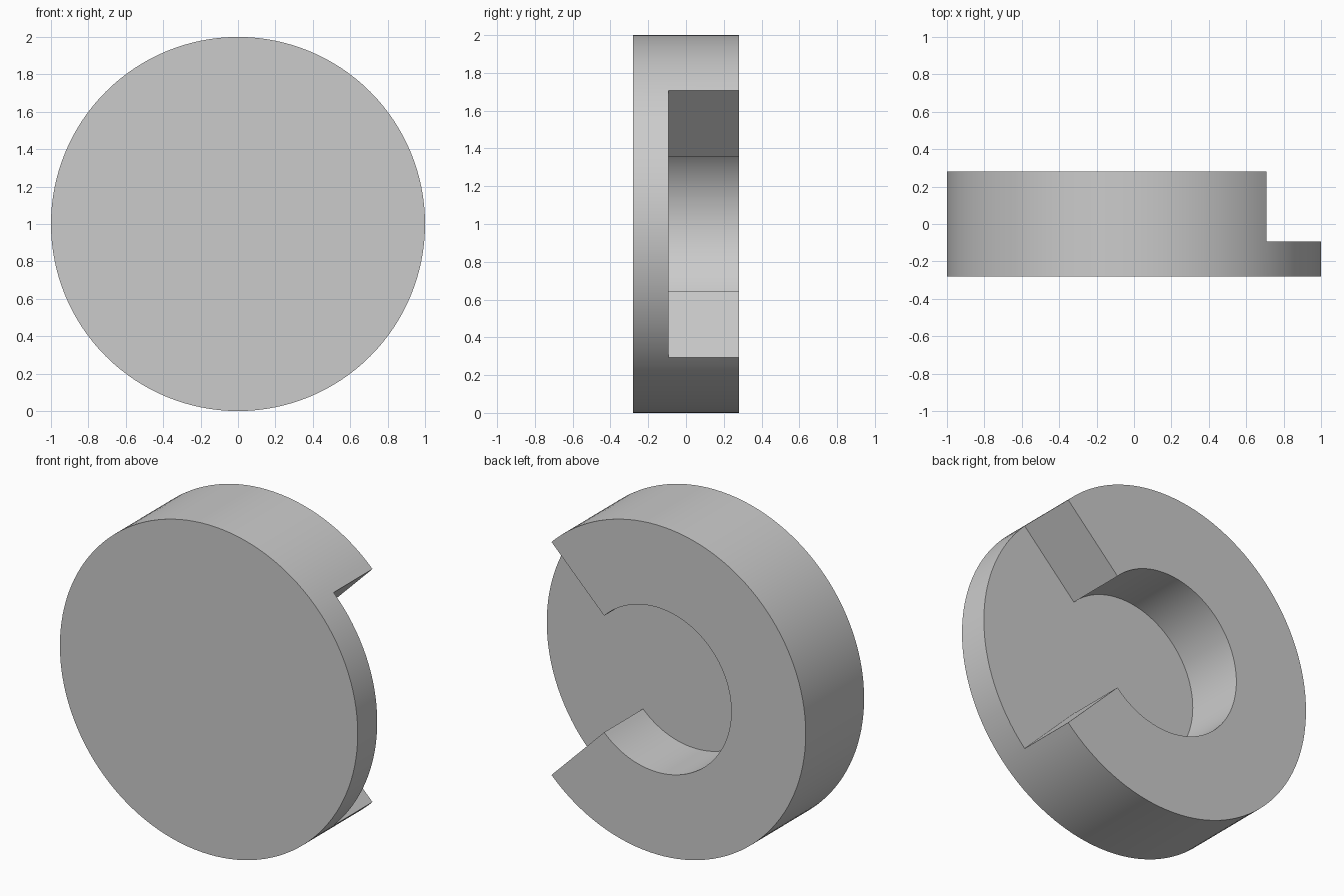
import bpy, bmesh, math

if "Cube" in bpy.data.objects:
    bpy.data.objects.remove(bpy.data.objects["Cube"], do_unlink=True)

SEGMENTS = 128
OUTER, INNER = 1.0, 0.5
FRONT, FLOOR, BACK = -0.28, -0.093, 0.28
EIGHTH = SEGMENTS // 8          # the gap spans an eighth turn above and below +x


def point(bm, radius, step, y):
    a = 2 * math.pi * step / SEGMENTS
    return bm.verts.new((radius * math.cos(a), y, 1 + radius * math.sin(a)))


bm = bmesh.new()

# Solid front plate: front cap and rim
front = [point(bm, OUTER, i, FRONT) for i in range(SEGMENTS)]
rim = [point(bm, OUTER, i, FLOOR) for i in range(SEGMENTS)]
bm.faces.new(front)
for i in range(SEGMENTS):
    j = (i + 1) % SEGMENTS
    bm.faces.new((front[i], front[j], rim[j], rim[i]))

# Plate's back side: open keyhole floor and the C-shaped remainder
inner_arc = [point(bm, INNER, i, FLOOR) for i in range(EIGHTH, SEGMENTS - EIGHTH + 1)]
ring_arc = rim[EIGHTH:SEGMENTS - EIGHTH + 1]
gap_arc = rim[SEGMENTS - EIGHTH:] + rim[:EIGHTH + 1]
bm.faces.new(gap_arc + inner_arc)
ring_face = bm.faces.new(ring_arc + inner_arc[::-1])

# Raise the C-shaped ring
raised = bmesh.ops.extrude_discrete_faces(bm, faces=[ring_face])["faces"]
bmesh.ops.translate(bm, verts=raised[0].verts[:], vec=(0, BACK - FLOOR, 0))
bmesh.ops.remove_doubles(bm, verts=bm.verts[:], dist=0.0001)
bmesh.ops.recalc_face_normals(bm, faces=bm.faces[:])

mesh = bpy.data.meshes.new("slotted_disc")
bm.to_mesh(mesh)
bm.free()
disc = bpy.data.objects.new("slotted_disc", mesh)
bpy.context.collection.objects.link(disc)

# Plain grey material
grey = bpy.data.materials.new("plain_grey")
grey.use_nodes = True
colour = (0.6, 0.6, 0.6, 1)
grey.diffuse_color = colour
grey.node_tree.nodes["Principled BSDF"].inputs["Base Color"].default_value = colour
mesh.materials.append(grey)

# Smooth walls with sharp edges
bpy.ops.object.select_all(action="DESELECT")
disc.select_set(True)
bpy.context.view_layer.objects.active = disc
bpy.ops.object.shade_smooth_by_angle(angle=math.radians(30))
